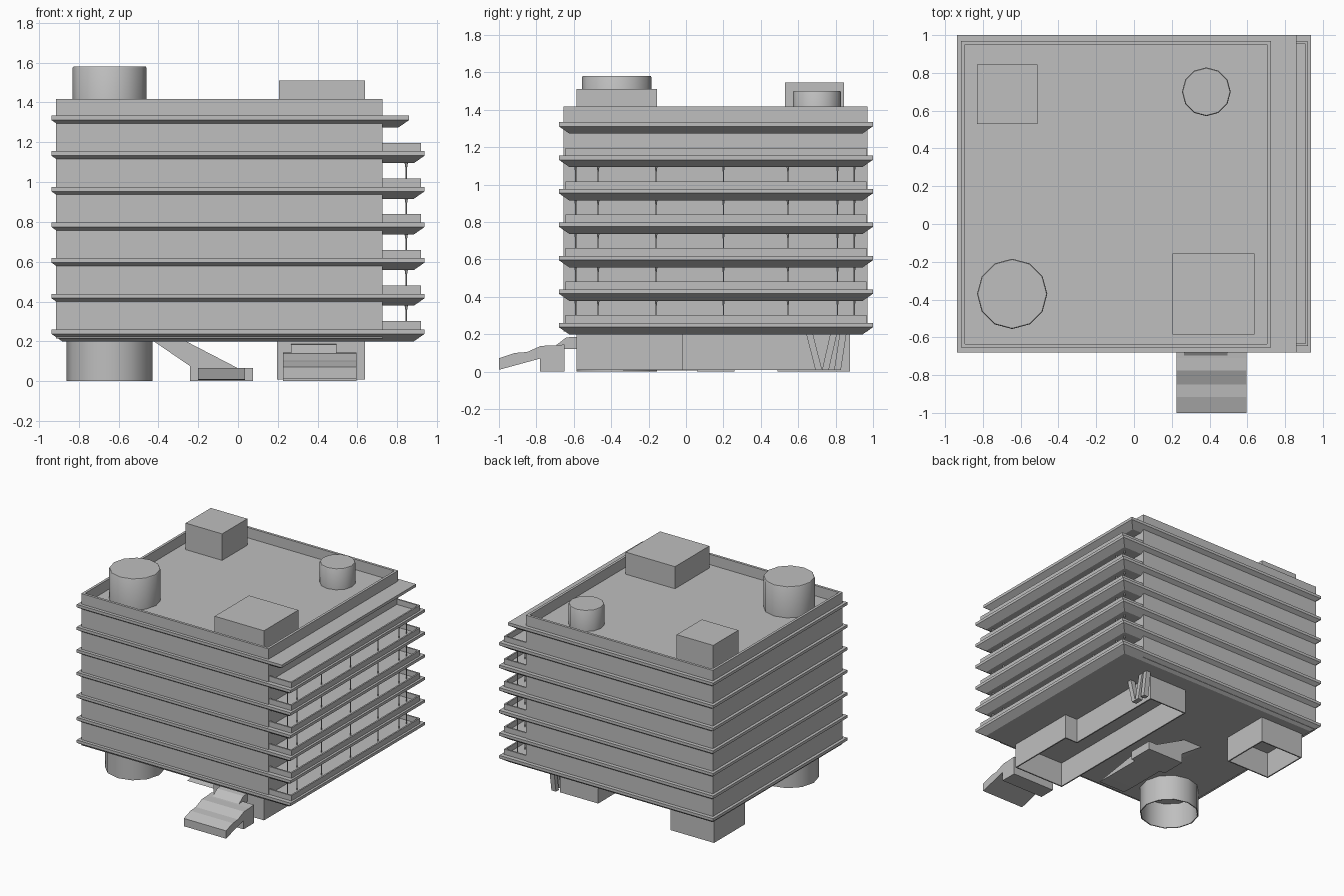
import bpy, bmesh, math
from mathutils import Vector

cube = bpy.data.objects.get("Cube")
if cube:
    bpy.data.objects.remove(cube, do_unlink=True)

GREY = 0.52
mat = bpy.data.materials.new("concrete_grey")
mat.use_nodes = True
mat.diffuse_color = (GREY, GREY, GREY, 1)
mat.node_tree.nodes["Principled BSDF"].inputs["Base Color"].default_value = (GREY, GREY, GREY, 1)


def finish(name, bm, smooth=False):
    """Turn a bmesh into a named, coloured object."""
    bmesh.ops.recalc_face_normals(bm, faces=bm.faces)
    mesh = bpy.data.meshes.new(name)
    bm.to_mesh(mesh)
    bm.free()
    mesh.materials.append(mat)
    ob = bpy.data.objects.new(name, mesh)
    bpy.context.collection.objects.link(ob)
    if smooth:
        bpy.ops.object.select_all(action='DESELECT')
        ob.select_set(True)
        bpy.context.view_layer.objects.active = ob
        bpy.ops.object.shade_smooth_by_angle(angle=math.radians(40))
    return ob


def rect(x0, x1, y0, y1, z, inset=0):
    return [(x0 + inset, y0 + inset, z), (x1 - inset, y0 + inset, z),
            (x1 - inset, y1 - inset, z), (x0 + inset, y1 - inset, z)]


def circle(cx, cy, r, z, n=12):
    return [(cx + r * math.cos(i * math.tau / n), cy + r * math.sin(i * math.tau / n), z)
            for i in range(n)]


def loft(name, rings, caps=True, closed=False, smooth=False):
    """Skin matching rings; cap the ends or join last to first."""
    bm = bmesh.new()
    loops = [[bm.verts.new(p) for p in ring] for ring in rings]
    pairs = list(zip(loops, loops[1:]))
    if closed:
        pairs.append((loops[-1], loops[0]))
    for a, b in pairs:
        for i in range(len(a)):
            j = (i + 1) % len(a)
            bm.faces.new((a[i], a[j], b[j], b[i]))
    if caps and not closed:
        bm.faces.new(loops[0])
        bm.faces.new(loops[-1])
    return finish(name, bm, smooth)


def box(name, x0, x1, y0, y1, z0, z1):
    return loft(name, [rect(x0, x1, y0, y1, z0), rect(x0, x1, y0, y1, z1)])


def wall_ring(name, x0, x1, y0, y1, z0, z1, t):
    """Four walls around an open middle."""
    return loft(name, [rect(x0, x1, y0, y1, z0), rect(x0, x1, y0, y1, z1),
                       rect(x0, x1, y0, y1, z1, t), rect(x0, x1, y0, y1, z0, t)], closed=True)


def extrude(name, profile, a, b, axis):
    """Extrude a side profile along x or y from a to b."""
    def place(d):
        return [(d, p, z) if axis == 'x' else (p, d, z) for p, z in profile]
    return loft(name, [place(a), place(b)])


# Main body, roof and parapet
BX0, BX1, BY0, BY1 = -0.915, 0.725, -0.655, 0.97
FIRST, STEP, ROOF = 0.26, 0.179, 1.335
box("main_body", BX0, BX1, BY0, BY1, 0.215, ROOF)
wall_ring("roof_parapet", BX0, BX1, BY0, BY1, ROOF - 0.01, 1.417, 0.02)

# Floor slabs with a bevelled underside, balcony rails and columns
column_ys = [-0.59, -0.47, -0.16, 0.20, 0.545, 0.81, 0.90]
for i in range(7):
    top = FIRST + i * STEP
    x1 = 0.86 if i == 6 else 0.938
    edge = (-0.938, x1, -0.68, 1.0)
    loft(f"floor_slab_{i + 1}", [rect(*edge, top - 0.06, 0.055), rect(*edge, top - 0.022),
                                 rect(*edge, top)])
    if i == 6:
        continue
    z1 = top + 0.042
    box(f"balcony_rail_side_{i + 1}", 0.908, 0.92, -0.645, 0.965, top - 0.005, z1)
    box(f"balcony_rail_front_{i + 1}", 0.72, 0.91, -0.645, -0.633, top - 0.005, z1)
    box(f"balcony_rail_back_{i + 1}", 0.72, 0.91, 0.953, 0.965, top - 0.005, z1)
    if i == 5:
        continue
    ceiling = top + STEP - 0.055
    for k, y in enumerate(column_ys):
        loft(f"column_{i + 1}_{k + 1}", [circle(0.845, y, 0.004, top - 0.005, 6),
                                         circle(0.845, y, 0.004, ceiling - 0.03, 6),
                                         circle(0.845, y, 0.009, ceiling, 6)])

# Rooftop towers
box("roof_box_back", -0.83, -0.51, 0.53, 0.845, ROOF - 0.01, 1.545)
box("roof_box_front", 0.205, 0.637, -0.585, -0.155, ROOF - 0.01, 1.51)
for name, x, y, r, z in (("roof_drum_large", -0.645, -0.37, 0.186, 1.58),
                         ("roof_drum_small", 0.383, 0.70, 0.129, 1.50)):
    loft(name, [circle(x, y, r, ROOF - 0.01), circle(x, y, r, z - 0.006),
                circle(x, y, r - 0.004, z)], smooth=True)

# Hollow ground-floor cores carrying the building
T = 0.205
loft("base_drum", [circle(-0.645, -0.37, 0.216, 0), circle(-0.645, -0.37, 0.216, T),
                   circle(-0.645, -0.37, 0.208, T), circle(-0.645, -0.37, 0.208, 0)],
     closed=True, smooth=True)
wall_ring("base_box_back", -0.86, -0.48, 0.49, 0.877, 0, T, 0.01)

# Long entrance hall: wide front part, narrower rear part, open below
outline = [(0.196, -0.585), (0.638, -0.585), (0.638, -0.015), (0.53, -0.015),
           (0.53, 0.82), (0.196, 0.82)]
inner = [(0.206, -0.575), (0.628, -0.575), (0.628, -0.025), (0.52, -0.025),
         (0.52, 0.81), (0.206, 0.81)]
loft("entrance_hall", [[(x, y, z) for x, y in pts] for pts, z in
                       ((outline, 0.008), (outline, T), (inner, T), (inner, 0.008))], closed=True)

# Front entrance stair with leg and narrower landing
extrude("front_stair", [(-1.0, 0.01), (-1.0, 0.072), (-0.915, 0.1), (-0.85, 0.105),
                        (-0.775, 0.138), (-0.71, 0.14), (-0.65, 0.145), (-0.65, 0.0),
                        (-0.78, 0.0), (-0.78, 0.07)], 0.225, 0.595, 'x')
extrude("front_landing", [(-0.71, 0.13), (-0.64, 0.183), (-0.58, 0.187), (-0.58, 0.12),
                          (-0.66, 0.12)], 0.265, 0.495, 'x')

# Side stair under the building, with a short lower flight
extrude("side_stair", [(-0.43, 0.205), (-0.27, 0.205), (0.0, 0.065), (0.075, 0.065),
                       (0.075, 0.0), (-0.24, 0.0), (-0.24, 0.075)], 0.06, 0.26, 'y')
extrude("side_stair_lower_flight", [(0.07, 0.065), (0.0, 0.065), (-0.35, 0.008),
                                    (-0.25, 0.005), (0.07, 0.005)], -0.20, 0.035, 'x')

# Slanted braces beside the hall
for k, (top_y, foot_y) in enumerate(((0.66, 0.71), (0.79, 0.745), (0.84, 0.81))):
    w = 0.018
    extrude(f"slanted_brace_{k + 1}", [(top_y - w, T), (top_y + w, T), (foot_y + w, 0.008),
                                       (foot_y - w, 0.008)], 0.56, 0.60, 'x')
